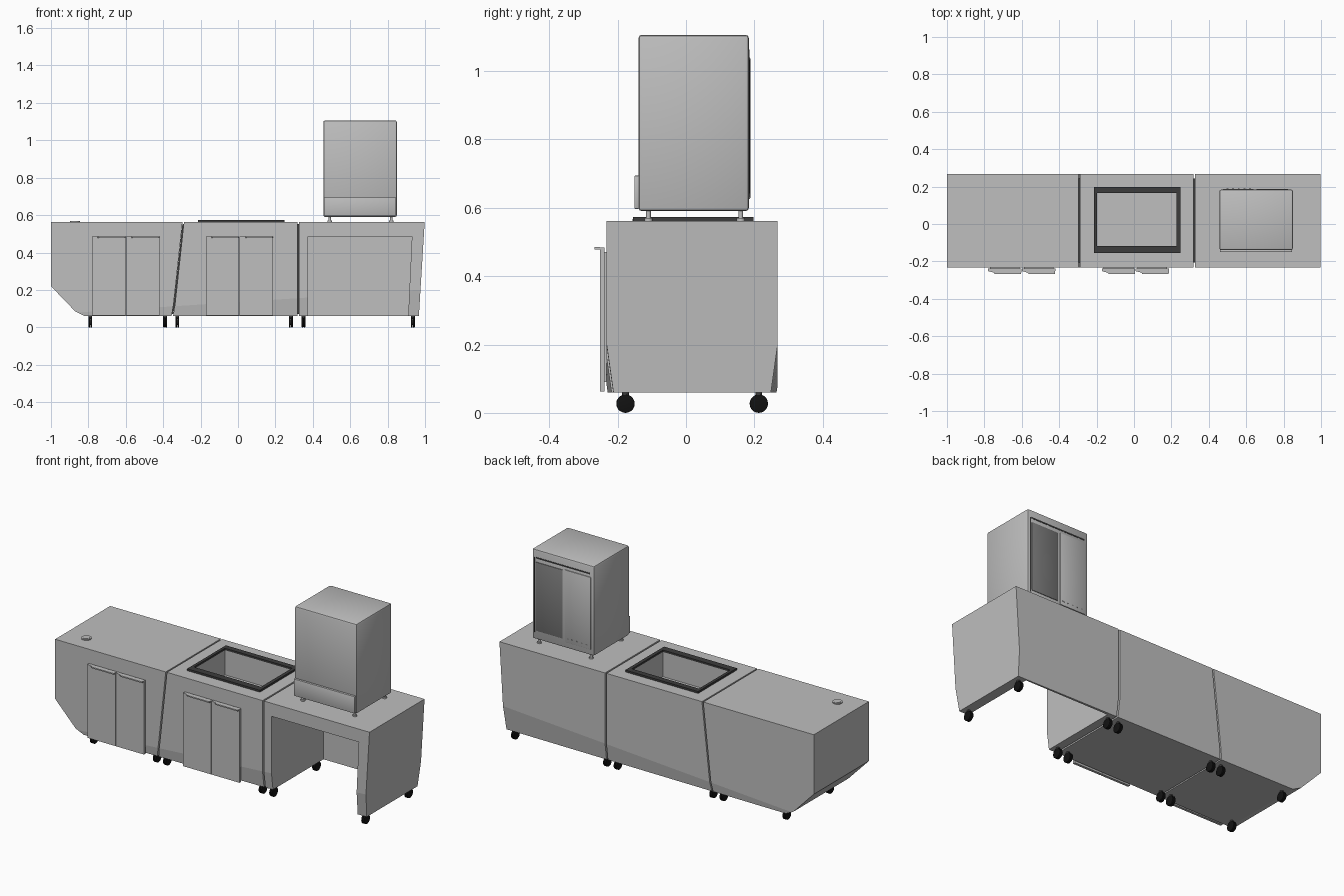
import bpy, bmesh, math
from mathutils import Vector

cube = bpy.data.objects.get("Cube")
if cube:
    bpy.data.objects.remove(cube, do_unlink=True)


def material(name, value):
    m = bpy.data.materials.new(name)
    m.use_nodes = True
    col = (value, value, value, 1)
    m.diffuse_color = col
    m.node_tree.nodes["Principled BSDF"].inputs["Base Color"].default_value = col
    return m


GREY = material("light grey", 0.52)
VENT = material("vent grey", 0.2)
DARK = material("dark trim", 0.045)
BLACK = material("wheel black", 0.006)


def finish(name, bm, mat):
    bmesh.ops.recalc_face_normals(bm, faces=bm.faces)
    mesh = bpy.data.meshes.new(name)
    bm.to_mesh(mesh)
    bm.free()
    mesh.materials.append(mat)
    ob = bpy.data.objects.new(name, mesh)
    bpy.context.collection.objects.link(ob)
    return ob


def smooth(ob):
    bpy.ops.object.select_all(action='DESELECT')
    ob.select_set(True)
    bpy.context.view_layer.objects.active = ob
    bpy.ops.object.shade_smooth_by_angle(angle=math.radians(35))


def box(name, x, y, z, mat=GREY, bevel=0, segments=2):
    """Box from (min, max) ranges, with optional rounded edges."""
    bm = bmesh.new()
    bmesh.ops.create_cube(bm, size=1)
    for v in bm.verts:
        for i, (lo, hi) in enumerate((x, y, z)):
            v.co[i] = lo if v.co[i] < 0 else hi
    if bevel:
        bmesh.ops.bevel(bm, geom=bm.edges[:], offset=bevel, segments=segments,
                        profile=0.5, affect='EDGES')
    ob = finish(name, bm, mat)
    if bevel:
        smooth(ob)
    return ob


def prism(name, points, lo, hi, axis='y', mat=GREY, chamfer=False):
    """Extrude an xz profile along y, or an xy profile along z."""
    bm = bmesh.new()
    place = (lambda a, b: (a, lo, b)) if axis == 'y' else (lambda a, b: (a, b, lo))
    face = bm.faces.new([bm.verts.new(place(a, b)) for a, b in points])
    ext = bmesh.ops.extrude_face_region(bm, geom=[face])
    move = Vector((0, hi - lo, 0) if axis == 'y' else (0, 0, hi - lo))
    bmesh.ops.translate(bm, vec=move,
                        verts=[g for g in ext["geom"] if isinstance(g, bmesh.types.BMVert)])
    if chamfer:
        # tapering undercut along the lower front and back edges
        for s, y in ((-1, FRONT), (1, BACK)):
            a = Vector((1, y, 0.2))
            along = Vector((-2, 0, -0.13))
            down = Vector((0, -s * 0.02, -0.14))
            n = along.cross(down).normalized()
            if n.y * s < 0:
                n = -n
            bmesh.ops.bisect_plane(bm, geom=bm.verts[:] + bm.edges[:] + bm.faces[:],
                                   plane_co=a, plane_no=n, clear_outer=True)
            bmesh.ops.holes_fill(bm, edges=[e for e in bm.edges if e.is_boundary])
    return finish(name, bm, mat)


def cylinder(name, loc, r, depth, axis='z', mat=GREY, sides=20, bevel=0):
    bm = bmesh.new()
    bmesh.ops.create_cone(bm, cap_ends=True, segments=sides, radius1=r, radius2=r, depth=depth)
    if bevel:
        rims = [e for e in bm.edges if abs(e.verts[0].co.z - e.verts[1].co.z) < 1e-5]
        bmesh.ops.bevel(bm, geom=rims, offset=bevel, segments=2, profile=0.5, affect='EDGES')
    for v in bm.verts:
        if axis == 'x':
            v.co = (v.co.z, v.co.y, -v.co.x)
        v.co += Vector(loc)
    ob = finish(name, bm, mat)
    smooth(ob)
    return ob


FRONT, BACK, LOW, TOP = -0.232, 0.268, 0.06, 0.562

# Cabinet bodies
prism("end_cabinet", [(-1, TOP), (-1, 0.22), (-0.87, 0.085), (-0.82, LOW),
                      (-0.355, LOW), (-0.345, 0.12), (-0.297, TOP)], FRONT, BACK, chamfer=True)
sink_cabinet = prism("sink_cabinet", [(-0.289, TOP), (-0.337, 0.12), (-0.347, LOW),
                                      (0.318, LOW), (0.318, TOP)], FRONT, BACK, chamfer=True)

# Sink basin cut into the middle cabinet
cutter = box("basin_cutter", (-0.198, 0.228), (-0.117, 0.165), (0.42, 0.7))
cutter.hide_render = True
cut = sink_cabinet.modifiers.new("basin", 'BOOLEAN')
cut.operation, cut.solver, cut.object = 'DIFFERENCE', 'EXACT', cutter
bpy.context.view_layer.objects.active = sink_cabinet
bpy.ops.object.modifier_apply(modifier="basin")
bpy.data.objects.remove(cutter, do_unlink=True)

# Dark rim around the basin
rim_z = (TOP, 0.573)
for name, x, y in (("back", (-0.215, 0.248), (0.165, 0.197)),
                   ("front", (-0.215, 0.248), (-0.155, -0.117)),
                   ("right", (-0.215, -0.198), (-0.117, 0.165)),
                   ("left", (0.228, 0.248), (-0.117, 0.165))):
    box("sink_rim_" + name, x, y, rim_z, DARK)

# Open table with a back panel
prism("table_frame", [(0.327, LOW), (0.327, TOP), (0.998, TOP), (0.967, LOW), (0.91, LOW),
                      (0.93, 0.487), (0.375, 0.487), (0.375, LOW)], FRONT, 0.24, chamfer=True)
prism("table_back_panel", [(0.327, LOW), (0.327, TOP), (0.998, TOP), (0.967, LOW)],
      0.24, BACK, chamfer=True)

# Dark seams between the modules
prism("seam_slanted", [(-0.297, 0.553), (-0.345, 0.12), (-0.355, 0.07),
                       (-0.347, 0.07), (-0.337, 0.12), (-0.289, 0.553)],
      FRONT + 0.025, BACK - 0.025, mat=DARK)
box("seam_straight", (0.318, 0.327), (FRONT + 0.025, BACK - 0.025), (0.07, 0.553), DARK)

# Cabinet doors, each with a flared pull lip along the top
for unit, start in (("end", -0.78), ("sink", -0.172)):
    for side, x in (("right", start), ("left", start + 0.181)):
        box(f"{unit}_door_{side}", (x, x + 0.178), (-0.252, -0.238), (0.062, 0.484))
        prism(f"{unit}_door_pull_{side}", [(x, -0.252), (x + 0.03, -0.26), (x + 0.036, -0.268),
                                           (x + 0.176, -0.268), (x + 0.178, -0.252)],
              0.478, 0.485, axis='z')
        box(f"{unit}_door_mount_{side}", (x + 0.01, x + 0.168), (-0.238, FRONT), (0.09, 0.47))

# Casters: twin wheels, stem and housing
for x in (-0.79, -0.39, -0.325, 0.283, 0.35, 0.935):
    for y in (-0.177, 0.213):
        for s in (-1, 1):
            cylinder("caster_wheel", (x + s * 0.0055, y, 0.027), 0.027, 0.009, 'x',
                     BLACK, bevel=0.002)
        cylinder("caster_axle", (x, y, 0.027), 0.015, 0.006, 'x', DARK)
        cylinder("caster_stem", (x, y, 0.054), 0.01, 0.02, 'z', DARK, 12)

# Round drain fitting on the end cabinet
cylinder("drain_fitting", (-0.872, -0.13, TOP + 0.002), 0.027, 0.007, sides=12)
cylinder("drain_cap", (-0.872, -0.13, TOP + 0.005), 0.019, 0.004, sides=12)

# Countertop appliance
box("appliance_body", (0.456, 0.85), (-0.139, 0.184), (0.59, 1.106), bevel=0.01)
box("appliance_front_panel", (0.46, 0.846), (-0.151, -0.137), (0.597, 0.694), bevel=0.002)
for x in (0.49, 0.82):
    for y in (-0.11, 0.16):
        cylinder("appliance_foot", (x, y, 0.577), 0.007, 0.034, sides=12)
        cylinder("appliance_foot_pad", (x, y, 0.566), 0.012, 0.008, sides=12)

# Appliance back: frame strips, vent, service panel, slot and small ports
box("back_vent", (0.655, 0.825), (0.18, 0.187), (0.64, 1.035), VENT, bevel=0.003)
box("back_service_panel", (0.475, 0.64), (0.18, 0.188), (0.625, 1.04), bevel=0.003)
box("back_slot", (0.48, 0.825), (0.183, 0.1855), (1.055, 1.063), DARK)
box("back_edge_line", (0.832, 0.836), (0.183, 0.1855), (0.63, 1.06), DARK)
for i in range(5):
    x = 0.495 + i * 0.03
    box("back_port", (x, x + 0.01), (0.186, 0.189), (0.645, 0.651), VENT)
